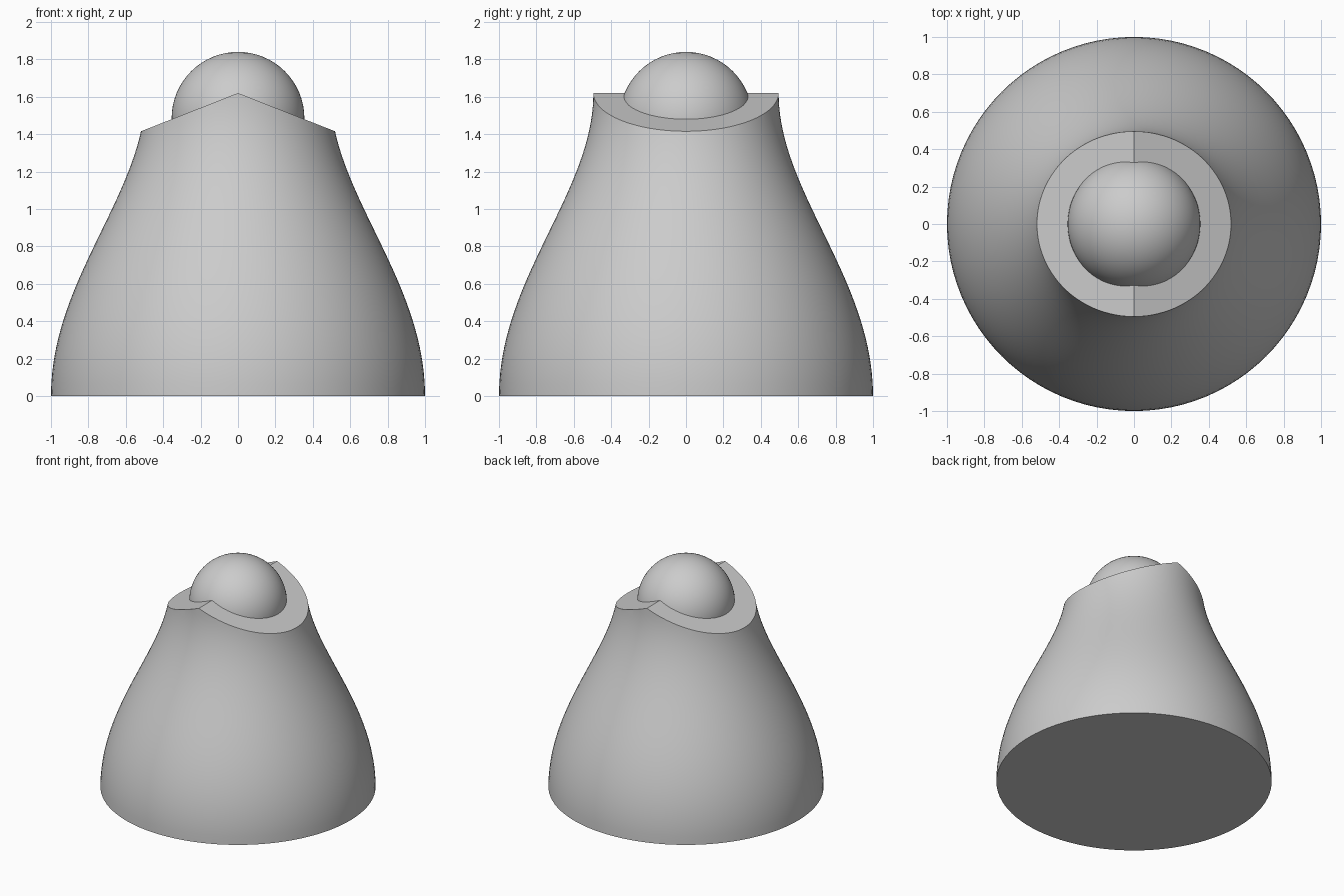
import bpy, bmesh, math
from mathutils import Vector

cube = bpy.data.objects.get("Cube")
if cube:
    bpy.data.objects.remove(cube, do_unlink=True)

GREY = (0.6, 0.6, 0.6, 1)
HEIGHT, FOOT, NECK = 1.62, 1.0, 0.495
SLOPE = 0.394

mat = bpy.data.materials.new("plain_grey")
mat.use_nodes = True
mat.diffuse_color = GREY
mat.node_tree.nodes["Principled BSDF"].inputs["Base Color"].default_value = GREY


def add_part(name, bm, angle):
    bmesh.ops.recalc_face_normals(bm, faces=bm.faces)
    mesh = bpy.data.meshes.new(name)
    bm.to_mesh(mesh)
    bm.free()
    mesh.materials.append(mat)
    obj = bpy.data.objects.new(name, mesh)
    bpy.context.collection.objects.link(obj)
    bpy.ops.object.select_all(action='DESELECT')
    obj.select_set(True)
    bpy.context.view_layer.objects.active = obj
    bpy.ops.object.shade_smooth_by_angle(angle=math.radians(angle))
    return obj


def bell_profile(steps=28):
    """S-curve from the foot to the neck, upright at both ends."""
    pts = [Vector((0, 0, 0))]
    for i in range(steps + 1):
        t = i / steps
        s = 1 - t
        r = FOOT + (NECK - FOOT) * (3 * t * t * s + t ** 3)
        z = 3 * t * s * s * 0.63 + 3 * t * t * s * 1.09 + t ** 3 * HEIGHT
        pts.append(Vector((r, 0, z)))
    top = HEIGHT + 0.1
    return pts + [Vector((NECK, 0, top)), Vector((0, 0, top))]


# Bell-shaped body: turned profile
bm = bmesh.new()
verts = [bm.verts.new(p) for p in bell_profile()]
edges = [bm.edges.new(pair) for pair in zip(verts, verts[1:])]
bmesh.ops.spin(bm, geom=verts + edges, axis=(0, 0, 1), cent=(0, 0, 0),
               angle=math.tau, steps=96, use_duplicate=False)
bmesh.ops.remove_doubles(bm, verts=bm.verts, dist=0.0005)

# Roof-shaped top: one sloping cut to each side of the ridge
for side in (-1, 1):
    cut = bmesh.ops.bisect_plane(
        bm, geom=bm.verts[:] + bm.edges[:] + bm.faces[:], dist=1e-5,
        plane_co=(0, 0, HEIGHT), plane_no=(side * SLOPE, 0, 1), clear_outer=True)
    rim = [e for e in bm.edges if e.is_boundary]
    bmesh.ops.holes_fill(bm, edges=rim, sides=0)
add_part("body", bm, 30)

# Ball seated in the top
bm = bmesh.new()
bmesh.ops.create_uvsphere(bm, u_segments=64, v_segments=32, radius=0.355)
bmesh.ops.translate(bm, verts=bm.verts, vec=(0, 0, 1.485))
add_part("ball", bm, 60)
